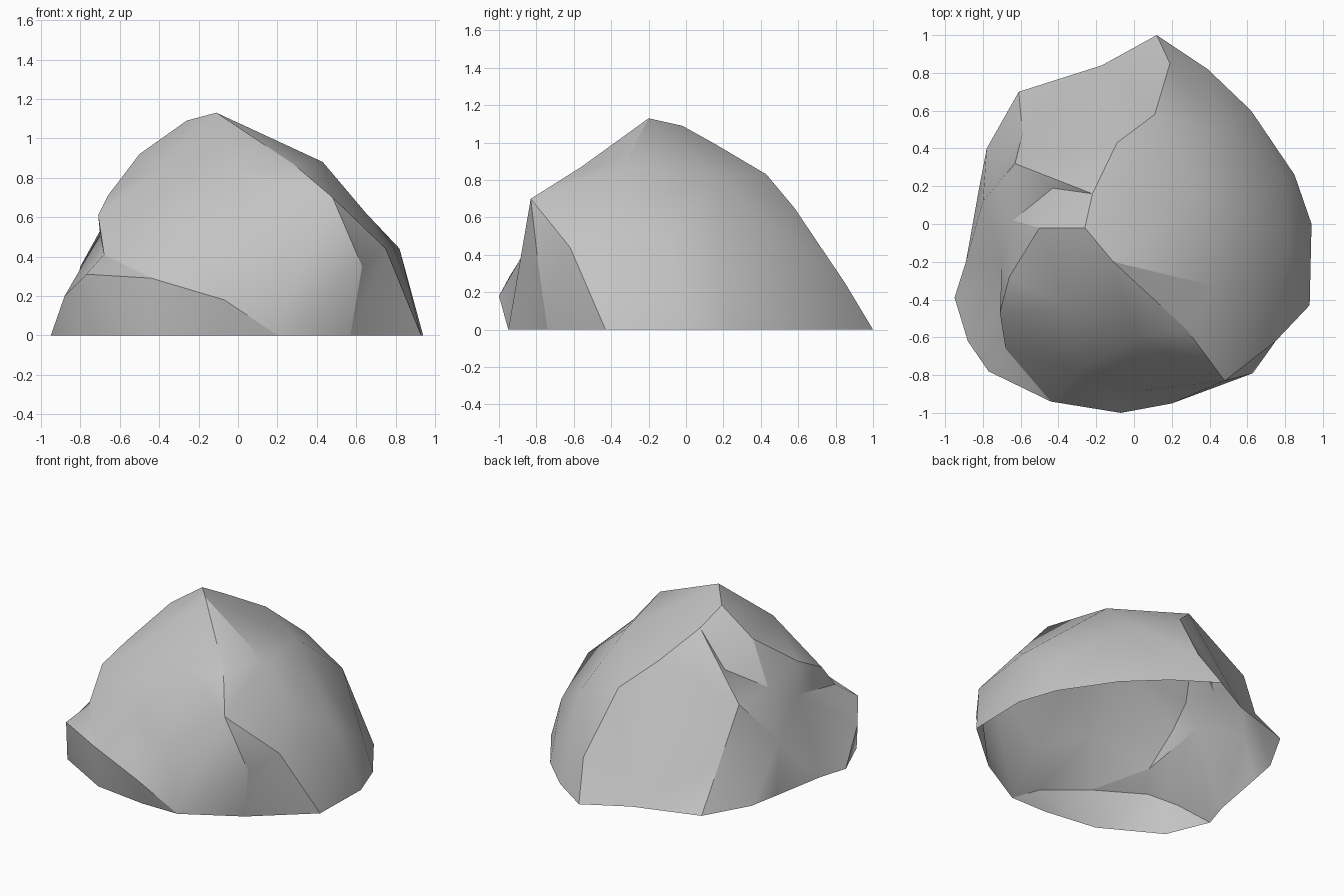
import bpy
import bmesh
from math import atan2, cos, sin, hypot, pi
from mathutils import Vector
from mathutils.geometry import delaunay_2d_cdt

default_cube = bpy.data.objects.get("Cube")
if default_cube:
    bpy.data.objects.remove(default_cube, do_unlink=True)

# Landmarks where several creases of the boulder meet
peak = (-.11, -.2, 1.13)
shoulder = (-.26, -.02, 1.09)
saddle = (-.22, .16, .99)
spur = (.48, -.83, .7)
brow = (-.5, -.02, .92)
overhang = (-.68, -.66, .41)
ledge_corner = (-.44, -.94, .29)
flank = (-.63, .32, .63)
pocket = (-.64, .02, .64)
back_foot = (.12, 1, 0)
side_foot = (.93, -.43, 0)
spur_foot = (.57, -.74, 0)
front_foot = (.2, -.95, 0)
ledge_foot = (-.95, -.39, 0)
notch_foot = (-.61, .7, 0)

# Ground outline, counterclockwise, open underneath
ground_outline = [
    back_foot, (-.17, .84, 0), notch_foot, (-.78, .4, 0), (-.82, .19, 0),
    (-.89, -.2, 0), ledge_foot, (-.83, -.68, 0), (-.44, -.9, 0),
    (-.07, -.95, 0), front_foot, spur_foot, side_foot, (.94, 0, 0),
    (.85, .26, 0), (.62, .6, 0), (.39, .82, 0), back_foot,
]

# Sharp creases that divide the smooth rock faces
back_ridge = [back_foot, (.19, .85, .25), (.11, .58, .65), (-.09, .43, .83),
              saddle, shoulder, peak]
front_ridge = [peak, (.28, -.56, .87), spur, (.75, -.62, .44), side_foot]
spur_edge = [spur, (.63, -.79, .35), spur_foot]
side_crease = [peak, (.43, -.33, .88)]
front_lip = [shoulder, brow, (-.66, -.28, .71), (-.71, -.47, .61), overhang,
             ledge_corner, (-.07, -1, .18), front_foot]
ledge_edge = [ledge_foot, (-.88, -.62, .2), (-.77, -.78, .31), ledge_corner]
undercut = [overhang, (-.7, -.22, .51)]
pocket_edge = [brow, pocket, (-.43, .19, .77), saddle]
notch_edge = [saddle, flank, (-.59, .48, .27), notch_foot]
flank_crease = [flank, (-.8, .12, .35)]
creases = [back_ridge, front_ridge, spur_edge, side_crease, front_lip,
           ledge_edge, undercut, pocket_edge, notch_edge, flank_crease]

# Gentle swellings inside the smooth faces
front_bulge = [(.05, -.88, .39), (-.3, -.78, .55), (-.35, -.45, .88), (0, -.6, .82)]
side_bulge = [(.82, -.1, .44), (.65, -.35, .62), (.8, .22, .25),
              (.45, .5, .52), (.35, .15, .83)]


def unroll(point):
    """Flatten a point of the dome onto a disc seen from its middle."""
    x, y, z = point[0] + .05, point[1] + .1, point[2]
    bearing = atan2(y, x)
    radius = 1 - atan2(z, hypot(x, y)) / (pi / 2)
    return Vector((radius * cos(bearing), radius * sin(bearing)))


def path_edges(path, index):
    return [(index[a], index[b]) for a, b in zip(path, path[1:])]


def make_material(name, colour):
    material = bpy.data.materials.new(name)
    material.use_nodes = True
    material.diffuse_color = colour
    shader = material.node_tree.nodes["Principled BSDF"]
    shader.inputs["Base Color"].default_value = colour
    shader.inputs["Roughness"].default_value = .9
    return material


def build_boulder():
    # Collect every distinct point once
    paths = [ground_outline] + creases
    points = list(dict.fromkeys(
        p for group in paths + [front_bulge, side_bulge] for p in group))
    index = {p: i for i, p in enumerate(points)}
    sharp = [e for path in creases for e in path_edges(path, index)]
    fixed = path_edges(ground_outline, index) + sharp

    # Skin the dome, keeping the creases as mesh edges
    flat, _, faces, origin, _, _ = delaunay_2d_cdt(
        [unroll(p) for p in points], fixed, [], 0, 1e-6)

    bm = bmesh.new()
    verts = []
    for position, source in zip(flat, origin):
        if source:
            place = points[source[0]]
        else:
            place = min(points, key=lambda p: (unroll(p) - position).length)
        verts.append(bm.verts.new(place))
    for face in faces:
        bm.faces.new([verts[i] for i in face]).smooth = True

    # Harden the creases only
    sharp_pairs = {frozenset((points[a], points[b])) for a, b in sharp}
    by_vert = {verts[i]: points[s[0]] for i, s in enumerate(origin) if s}
    for edge in bm.edges:
        if frozenset(by_vert.get(v) for v in edge.verts) in sharp_pairs:
            edge.smooth = False

    mesh = bpy.data.meshes.new("boulder")
    bm.to_mesh(mesh)
    bm.free()
    mesh.materials.append(make_material("stone grey", (.55, .55, .55, 1)))
    boulder = bpy.data.objects.new("boulder", mesh)
    bpy.context.collection.objects.link(boulder)


build_boulder()
